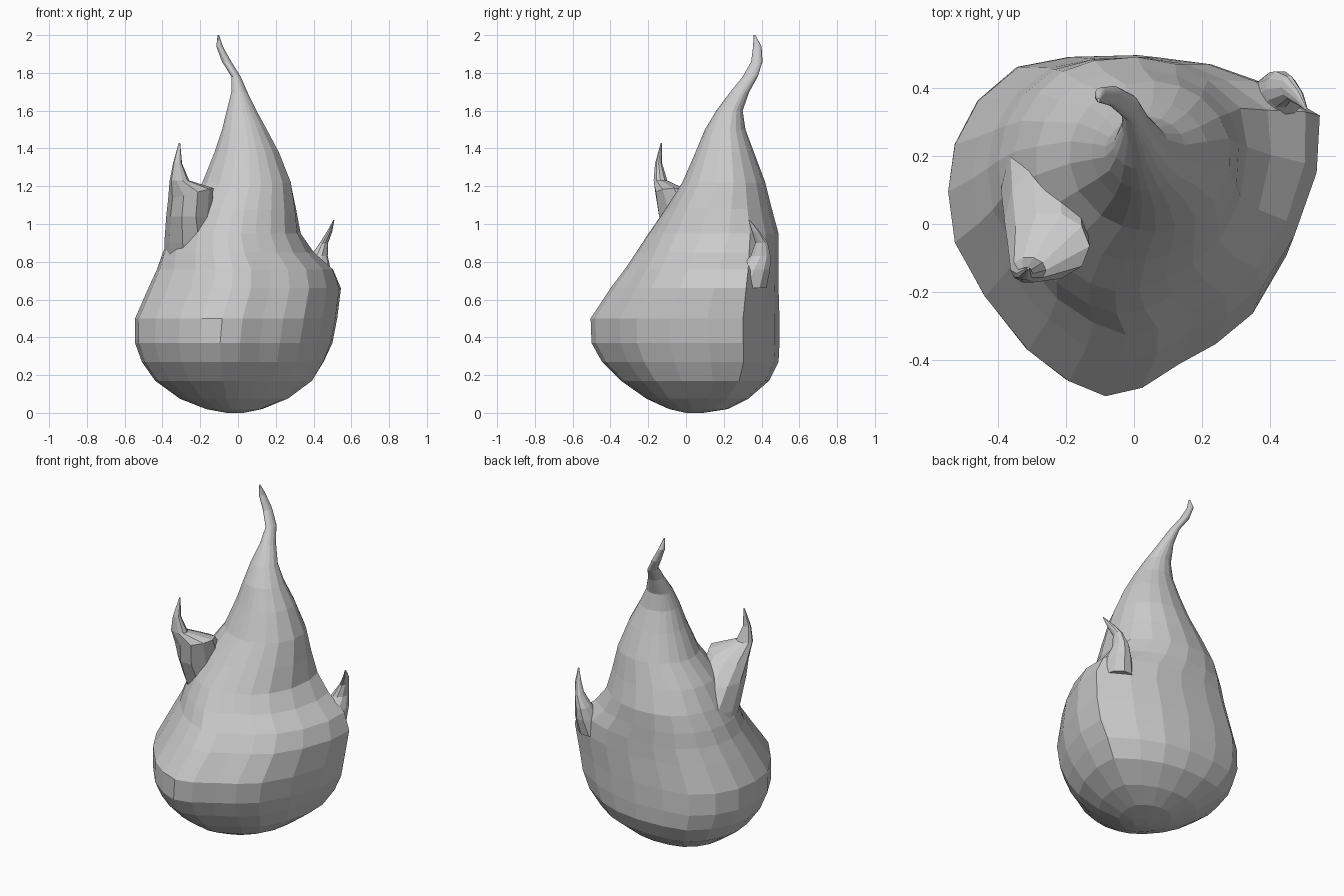
import bpy, math

if "Cube" in bpy.data.objects:
    bpy.data.objects.remove(bpy.data.objects["Cube"])

# Rounded-triangle outline of the belly, seen from above
OUTLINE = [(.53, .12), (.54, .31), (.36, .42), (.2, .48), (.02, .505), (-.18, .5),
           (-.34, .47), (-.46, .37), (-.53, .24), (-.55, .1), (-.53, -.05),
           (-.44, -.21), (-.31, -.37), (-.19, -.46), (-.08, -.505), (.03, -.48),
           (.14, -.41), (.25, -.35), (.36, -.26), (.46, -.09)]


def loft(name, rings):
    """Skin a stack of equal-sized rings, closed at both ends."""
    n = len(rings[0])
    verts = [p for r in rings for p in r]
    faces = [tuple(reversed(range(n))),
             tuple(range((len(rings) - 1) * n, len(rings) * n))]
    for k in range(len(rings) - 1):
        for i in range(n):
            j = (i + 1) % n
            faces.append((k * n + i, k * n + j, (k + 1) * n + j, (k + 1) * n + i))
    mesh = bpy.data.meshes.new(name)
    mesh.from_pydata(verts, [], faces)
    mesh.update()
    obj = bpy.data.objects.new(name, mesh)
    bpy.context.collection.objects.link(obj)
    return obj


def body_ring(z, x0, x1, y0, y1, blend):
    """Section fitted to its extents; blend 1 = belly outline, 0 = ellipse."""
    cx, cy, rx, ry = (x0 + x1) / 2, (y0 + y1) / 2, (x1 - x0) / 2, (y1 - y0) / 2
    pts = []
    for px, py in OUTLINE:
        u, v = (px + .005) / .545, py / .505
        a = math.atan2(v, u)
        u = blend * u + (1 - blend) * math.cos(a)
        v = blend * v + (1 - blend) * math.sin(a)
        pts.append((cx + rx * u, cy + ry * v, z))
    return pts


def lick_ring(x, y, z, rx, ry, tilt=0, n=10):
    """Oval section of a side flame; tilt lifts its +x edge."""
    return [(x + rx * math.cos(t), y + ry * math.sin(t), z + tilt * math.cos(t))
            for t in (2 * math.pi * i / n for i in range(n))]


# Main flame: heavy belly tapering to a curled tip
flame = loft("flame_body", [body_ring(*r) for r in [
    (0, -.06, .03, .0, .09, .3),
    (.02, -.17, .13, -.09, .22, .4),
    (.075, -.31, .27, -.21, .33, .6),
    (.17, -.44, .4, -.345, .44, .8),
    (.27, -.51, .46, -.445, .49, .9),
    (.37, -.545, .5, -.5, .495, 1),
    (.5, -.545, .525, -.505, .495, 1),
    (.66, -.475, .545, -.4, .49, 1),
    (.76, -.43, .51, -.325, .49, .9),
    (.85, -.4, .41, -.265, .49, .7),
    (.95, -.355, .34, -.2, .49, .45),
    (1.08, -.29, .315, -.11, .455, .2),
    (1.22, -.19, .285, -.02, .42, 0),
    (1.38, -.125, .22, .05, .36, 0),
    (1.5, -.085, .155, .1, .315, 0),
    (1.6, -.06, .1, .16, .3, 0),
    (1.7, -.035, .05, .235, .335, 0),
    (1.78, -.035, .015, .3, .38, 0),
    (1.86, -.085, -.035, .345, .405, 0),
    (1.94, -.115, -.08, .355, .4, 0),
    (2.0, -.108, -.1, .358, .368, 0)]])

# Left lick: leans forward like a wave, with a thin upright point
left_lick = loft("left_lick", [lick_ring(*r) for r in [
    (-.22, .18, .72, .17, .2),
    (-.25, .1, .9, .14, .2),
    (-.26, .01, 1.04, .12, .16),
    (-.25, -.065, 1.16, .12, .1, .03),
    (-.31, -.135, 1.23, .052, .038),
    (-.32, -.145, 1.32, .024, .02),
    (-.31, -.13, 1.43, .004, .004)]])

# Right lick: small spur at the back right, curling forward
right_lick = loft("right_lick", [lick_ring(*r) for r in [
    (.4, .33, .66, .09, .1),
    (.42, .36, .76, .07, .09),
    (.43, .395, .83, .045, .055),
    (.455, .4, .9, .022, .035),
    (.485, .37, .96, .014, .022),
    (.507, .335, 1.02, .003, .004)]])

# Fuse the licks into the flame
bpy.context.view_layer.objects.active = flame
for lick in (left_lick, right_lick):
    mod = flame.modifiers.new("fuse", 'BOOLEAN')
    mod.operation = 'UNION'
    mod.solver = 'EXACT'
    mod.object = lick
    bpy.ops.object.modifier_apply(modifier=mod.name)
    bpy.data.objects.remove(lick)
